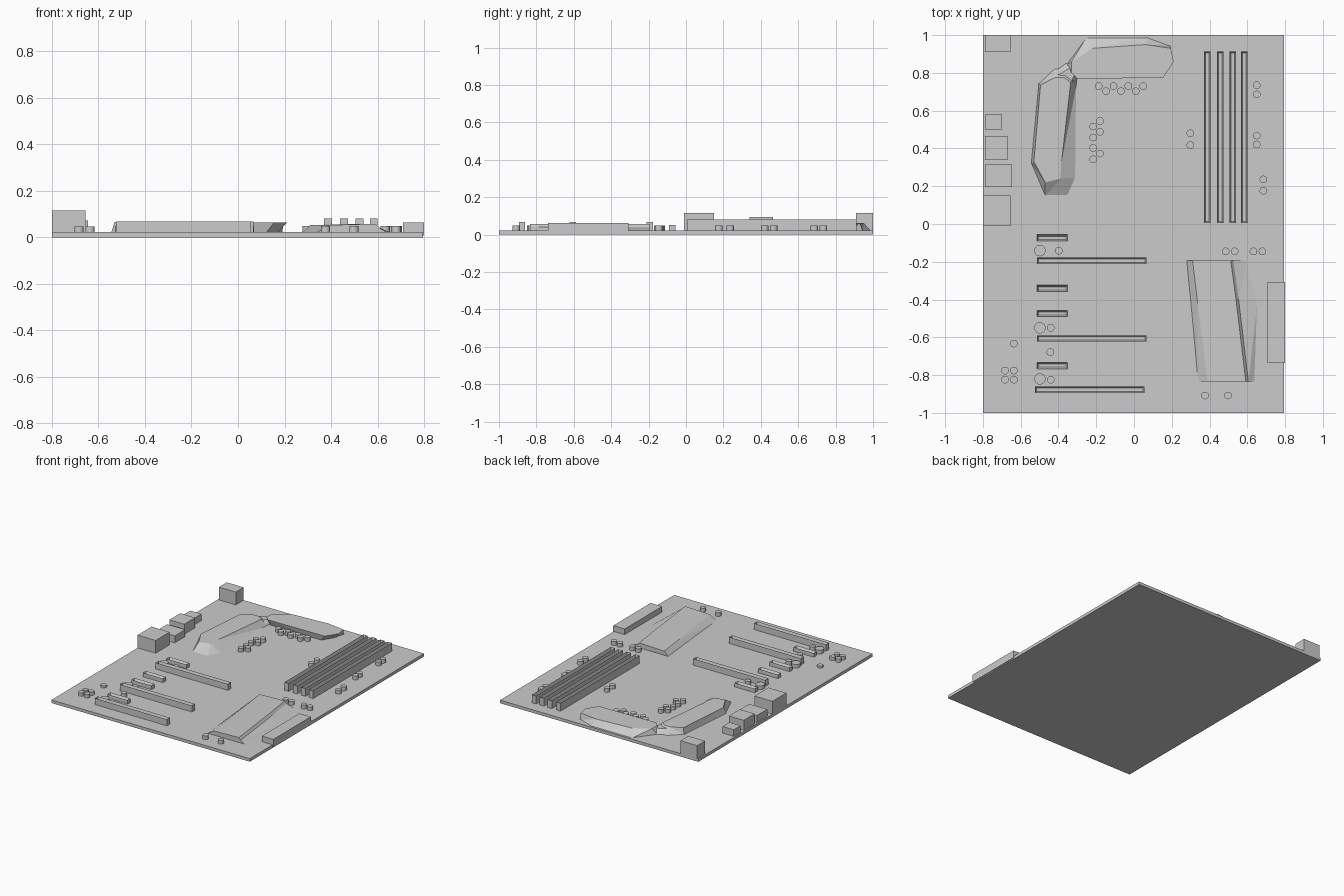
import bpy, bmesh
from mathutils import Vector

if "Cube" in bpy.data.objects:
    bpy.data.objects.remove(bpy.data.objects["Cube"])

TOP = 0.022  # upper surface of the board


def finish(bm, name):
    bmesh.ops.recalc_face_normals(bm, faces=bm.faces)
    me = bpy.data.meshes.new(name)
    bm.to_mesh(me)
    bm.free()
    ob = bpy.data.objects.new(name, me)
    bpy.context.collection.objects.link(ob)
    return ob


def box_bm(x0, x1, y0, y1, z0, z1):
    bm = bmesh.new()
    bmesh.ops.create_cube(bm, size=1)
    for v in bm.verts:
        v.co = Vector((x1 if v.co.x > 0 else x0,
                       y1 if v.co.y > 0 else y0,
                       z1 if v.co.z > 0 else z0))
    bm.normal_update()
    return bm


def box(name, *dims):
    return finish(box_bm(*dims), name)


def slot(name, x0, x1, y0, y1, z1, depth, rim=0.011):
    """Connector bar with a long groove sunk into its top."""
    bm = box_bm(x0, x1, y0, y1, TOP, z1)
    top = max(bm.faces, key=lambda f: f.calc_center_median().z)
    bmesh.ops.inset_region(bm, faces=[top], thickness=rim)
    for v in top.verts:
        v.co.z -= depth
    return finish(bm, name)


def loft(name, rings):
    """Closed solid skinned through matching rings of points."""
    bm = bmesh.new()
    loops = [[bm.verts.new(p) for p in r] for r in rings]
    n = len(loops[0])
    for a, b in zip(loops, loops[1:]):
        for i in range(n):
            j = (i + 1) % n
            bm.faces.new((a[i], a[j], b[j], b[i]))
    bm.faces.new(loops[0])
    bm.faces.new(loops[-1])
    bmesh.ops.triangulate(bm, faces=[f for f in bm.faces])
    return finish(bm, name)


def plate(pts, z):
    return [(x, y, z) for x, y in pts]


def cylinder(name, x, y, r, z1, smooth=True):
    bm = bmesh.new()
    bmesh.ops.create_cone(bm, cap_ends=True, segments=24, radius1=r, radius2=r,
                          depth=z1 - TOP)
    bmesh.ops.translate(bm, verts=bm.verts, vec=(x, y, (z1 + TOP) / 2))
    ob = finish(bm, name)
    bpy.ops.object.select_all(action='DESELECT')
    ob.select_set(True)
    bpy.context.view_layer.objects.active = ob
    bpy.ops.object.shade_smooth_by_angle()
    return ob


# Circuit board
box("circuit_board", -0.8, 0.795, -1, 1, 0, TOP)

# Rear port blocks along the left edge
for x0, x1, y0, y1, z1 in [(-0.79, -0.655, 0.91, 1.0, 0.115),
                           (-0.79, -0.70, 0.50, 0.58, 0.07),
                           (-0.79, -0.67, 0.34, 0.465, 0.095),
                           (-0.79, -0.645, 0.195, 0.315, 0.072),
                           (-0.80, -0.655, -0.01, 0.15, 0.115)]:
    box("port_block", x0, x1, y0, y1, TOP, z1)

# Memory slots
for x in (0.387, 0.456, 0.522, 0.583):
    slot("memory_slot", x - 0.017, x + 0.017, 0.005, 0.912, 0.08, 0.03)

# Long and short expansion slots
for x, y in ((-0.514, -0.194), (-0.514, -0.606), (-0.525, -0.877)):
    slot("long_expansion_slot", x, x + 0.58, y - 0.017, y + 0.017, 0.068, 0.025)
for y in (-0.073, -0.341, -0.474, -0.75):
    slot("short_expansion_slot", -0.514, -0.352, y - 0.017, y + 0.017, 0.051, 0.015, 0.013)

# Drive connector overhanging the right edge
box("drive_connector", 0.72, 0.80, -0.737, -0.307, 0.008, 0.063)
box("drive_connector_back", 0.708, 0.72, -0.737, -0.307, TOP, 0.063)

# Left heatsink: faceted block, gentle slope on the inner side
loft("left_heatsink", [
    plate([(-0.545, 0.32), (-0.505, 0.745), (-0.42, 0.825), (-0.35, 0.82),
           (-0.30, 0.76), (-0.305, 0.245), (-0.35, 0.145), (-0.47, 0.145)], TOP - 0.004),
    plate([(-0.53, 0.33), (-0.495, 0.735), (-0.42, 0.775), (-0.37, 0.775),
           (-0.335, 0.75), (-0.385, 0.32), (-0.39, 0.24), (-0.47, 0.22)], 0.066)])

# Top heatsink: steep inner face, overhanging right end, sloping back
loft("top_heatsink", [
    plate([(-0.36, 0.84), (-0.25, 0.99), (0.07, 0.99), (0.19, 0.945),
           (0.17, 0.87), (0.12, 0.785), (-0.28, 0.785), (-0.34, 0.80)], TOP - 0.004),
    plate([(-0.33, 0.86), (-0.22, 0.93), (0.06, 0.95), (0.195, 0.93),
           (0.21, 0.86), (0.155, 0.775), (-0.30, 0.768), (-0.33, 0.80)], 0.063)])

# Corner piece joining the two heatsinks
loft("heatsink_link", [
    plate([(-0.43, 0.80), (-0.36, 0.85), (-0.28, 0.84), (-0.31, 0.74)], TOP),
    plate([(-0.40, 0.79), (-0.35, 0.82), (-0.30, 0.82), (-0.33, 0.76)], 0.055)])


# Chipset heatsink: skewed ridge with a raised step on its right half
def section(y, base_left, left, step, right):
    return [(base_left, y, TOP - 0.004), (left, y, 0.052), (step, y, 0.058),
            (step + 0.014, y, 0.042), (right, y, TOP - 0.002), (right, y, TOP - 0.004)]


loft("chipset_heatsink", [section(-0.193, 0.275, 0.31, 0.512, 0.60),
                          section(-0.40, 0.295, 0.335, 0.54, 0.655),
                          section(-0.835, 0.335, 0.39, 0.592, 0.64)])

# Small capacitors: zigzag row, zigzag column, then pairs and singles
caps = [(-0.187 + 0.0393 * i, 0.73 - 0.027 * (i % 2)) for i in range(7)]
caps += [(-0.216, y) for y in (0.516, 0.458, 0.402, 0.342)]
caps += [(-0.18, y) for y in (0.545, 0.488, 0.373)]
caps += [(0.65, y) for y in (0.735, 0.686, 0.468, 0.421)]
caps += [(0.685, 0.236), (0.685, 0.176), (0.298, 0.48), (0.298, 0.418)]
caps += [(x, -0.145) for x in (0.485, 0.533, 0.632, 0.68)]
caps += [(-0.398, -0.141), (-0.441, -0.55), (-0.443, -0.678), (-0.441, -0.824)]
caps += [(0.376, -0.908), (0.498, -0.908)]
for x, y in caps:
    cylinder("small_capacitor", x, y, 0.02, 0.049)

# Large capacitors beside the expansion slots
for y in (-0.141, -0.55, -0.82):
    cylinder("large_capacitor", -0.498, y, 0.03, 0.049)

# Cluster of round posts near the front left corner
for x, y in ((-0.683, -0.776), (-0.636, -0.776), (-0.683, -0.824),
             (-0.636, -0.824), (-0.636, -0.633)):
    cylinder("round_post", x, y, 0.02, 0.047 if y < -0.7 else 0.037)
